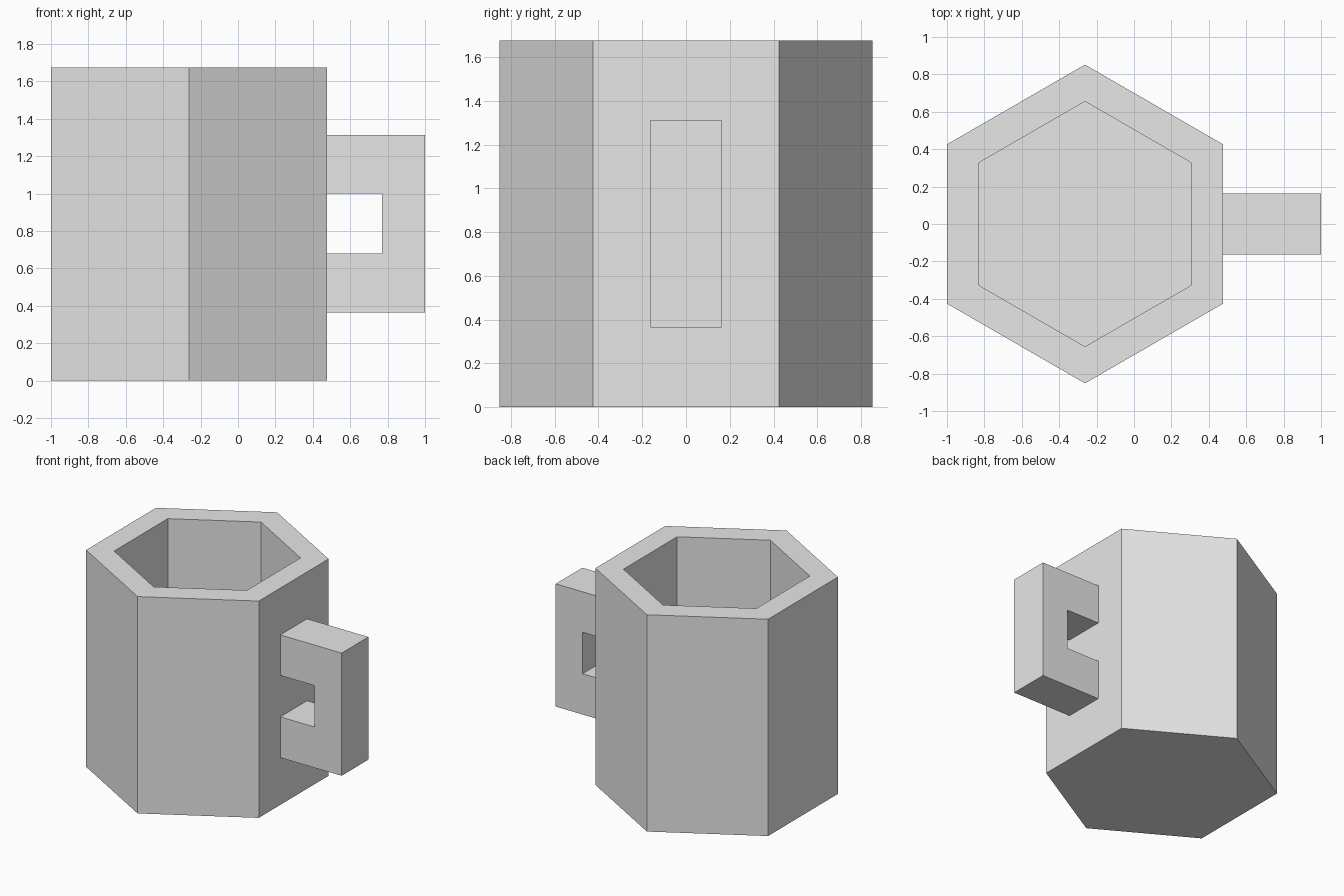
import bpy
import bmesh
from math import radians
from mathutils import Matrix, Vector

cube = bpy.data.objects.get("Cube")
if cube:
    bpy.data.objects.remove(cube, do_unlink=True)

# Single plain grey material
GREY = (0.8, 0.8, 0.8, 1.0)
grey = bpy.data.materials.new("plain grey")
grey.use_nodes = True
grey.diffuse_color = GREY
grey.node_tree.nodes["Principled BSDF"].inputs["Base Color"].default_value = GREY

CENTRE_X = -0.262
HEIGHT = 1.675
OUTER_R, INNER_R = 0.852, 0.655
FLOOR_Z = 0.2
WALL_X = 0.476


def add_object(name, bm):
    bmesh.ops.recalc_face_normals(bm, faces=bm.faces)
    mesh = bpy.data.meshes.new(name)
    bm.to_mesh(mesh)
    bm.free()
    mesh.materials.append(grey)
    obj = bpy.data.objects.new(name, mesh)
    bpy.context.collection.objects.link(obj)
    return obj


def hexagon(bm, radius, z):
    spots = [Matrix.Rotation(radians(60 * i + 30), 3, "Z") @ Vector((radius, 0, 0))
             for i in range(6)]
    return [bm.verts.new((CENTRE_X + p.x, p.y, z)) for p in spots]


# Six-sided cup: outside wall, rim, inside wall, then floor and base
bm = bmesh.new()
rings = [hexagon(bm, r, z) for r, z in ((OUTER_R, 0), (OUTER_R, HEIGHT),
                                        (INNER_R, HEIGHT), (INNER_R, FLOOR_Z))]
for low, high in zip(rings, rings[1:]):
    for i in range(6):
        j = (i + 1) % 6
        bm.faces.new((low[i], low[j], high[j], high[i]))
bm.faces.new(rings[0])
bm.faces.new(rings[-1])
add_object("cup", bm)

# Square handle: C-shaped profile extruded sideways, ends set into the wall
root = WALL_X - 0.01
profile = [(root, 0.365), (1.0, 0.365), (1.0, 1.313), (root, 1.313),
           (root, 1.0), (0.77, 1.0), (0.77, 0.68), (root, 0.68)]
bm = bmesh.new()
side = bm.faces.new([bm.verts.new((x, -0.163, z)) for x, z in profile])
extruded = bmesh.ops.extrude_face_region(bm, geom=[side])["geom"]
bmesh.ops.translate(bm, vec=(0, 0.326, 0),
                    verts=[v for v in extruded if isinstance(v, bmesh.types.BMVert)])
add_object("handle", bm)
